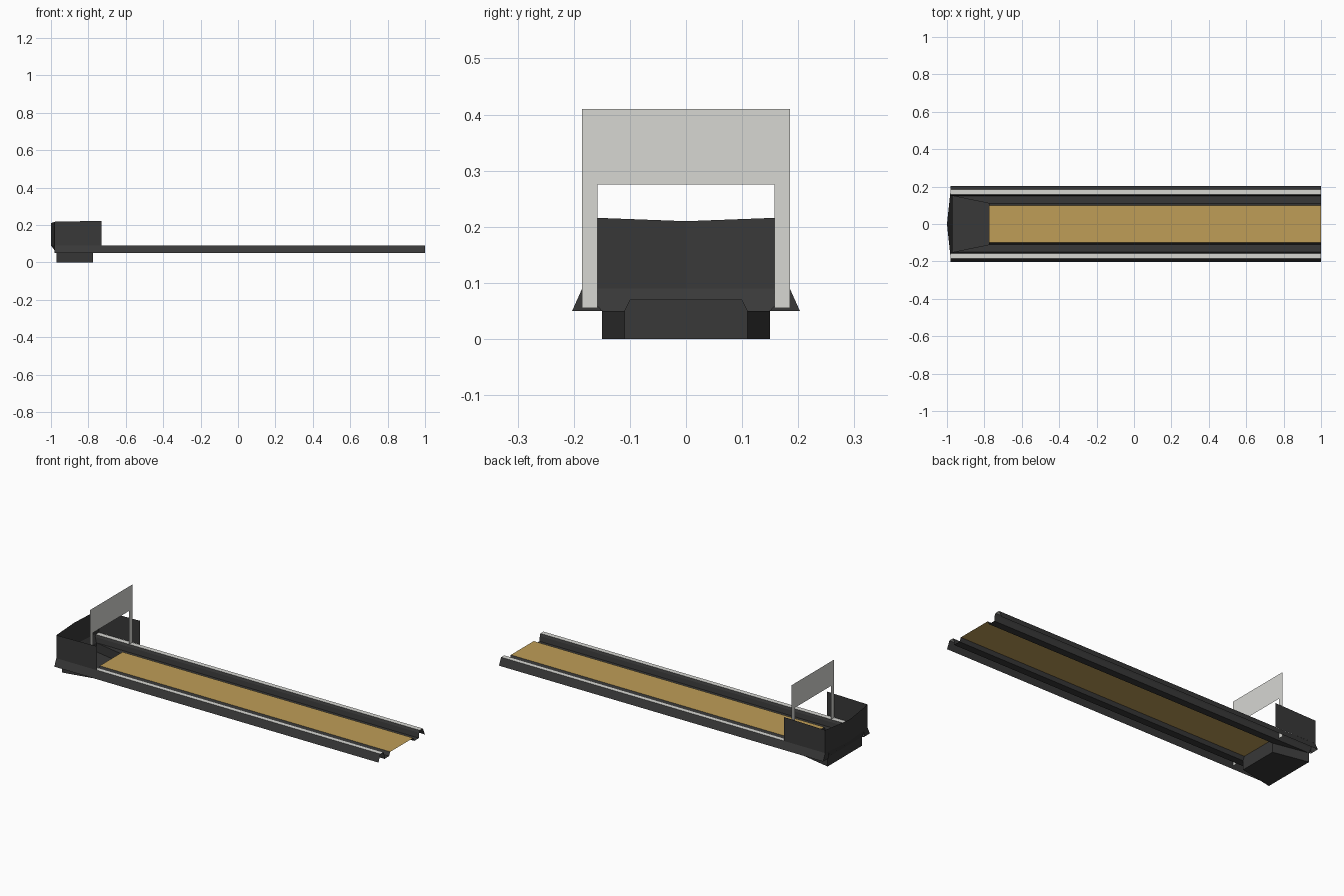
import bpy

if "Cube" in bpy.data.objects:
    bpy.data.objects.remove(bpy.data.objects["Cube"])


def material(name, rgb):
    m = bpy.data.materials.new(name)
    m.diffuse_color = (*rgb, 1)
    m.use_nodes = True
    m.node_tree.nodes["Principled BSDF"].inputs["Base Color"].default_value = m.diffuse_color
    return m


DARK = material("charcoal", (0.04, 0.04, 0.04))
LIGHT = material("light grey", (0.68, 0.68, 0.65))
WOOD = material("lane wood", (0.52, 0.34, 0.095))

X_BACK, X_PIT, X_LANE, X_WALL, X_END = -0.98, -0.97, -0.775, -0.73, 1.0


def sheet(name, verts, faces, mat, mirror=False):
    """Thin surface part, optionally mirrored across the lane centre."""
    me = bpy.data.meshes.new(name)
    me.from_pydata(verts, [], faces)
    me.materials.append(mat)
    ob = bpy.data.objects.new(name, me)
    bpy.context.collection.objects.link(ob)
    if mirror:
        mod = ob.modifiers.new("mirror", "MIRROR")
        mod.use_axis = (False, True, False)
        mod.use_clip = True
    return ob


def run(name, profile, x0, x1, mat):
    """Sweep an open (y, z) profile along x and mirror it."""
    n = len(profile)
    verts = [(x, y, z) for x in (x0, x1) for y, z in profile]
    faces = [(i, n + i, n + i + 1, i + 1) for i in range(n - 1)]
    return sheet(name, verts, faces, mat, True)


# Wooden lane surface
sheet("lane", [(X_LANE, -0.1, 0.07), (X_END, -0.1, 0.07),
               (X_END, 0.1, 0.07), (X_LANE, 0.1, 0.07)], [(0, 1, 2, 3)], WOOD)

# Gutters beside the lane, rising to the rails
run("gutter", [(0.15, 0.05), (0.11, 0.05), (0.1, 0.07)][::-1], X_LANE, X_END, DARK)
run("rail_inner_side", [(0.15, 0.05), (0.153, 0.078), (0.158, 0.09)], X_BACK, X_END, DARK)
run("rail_top", [(0.158, 0.09), (0.185, 0.09)], X_BACK, X_END, LIGHT)
run("rail_outer_skirt", [(0.185, 0.09), (0.203, 0.05)], X_BACK, X_END, DARK)

# Closed rear ends of the hollow rails
sheet("rail_end_cap", [(X_BACK, 0.15, 0.05), (X_BACK, 0.158, 0.09),
                       (X_BACK, 0.185, 0.09), (X_BACK, 0.203, 0.05)],
      [(0, 1, 2, 3)], DARK, True)

# Gutter ends narrowing into the pit
sheet("gutter_end", [(X_LANE, 0.11, 0.05), (X_LANE, 0.15, 0.05), (X_PIT, 0.15, 0.05)],
      [(0, 1, 2)], DARK, True)

# Tapered pit, open at the top
sheet("pit", [(X_PIT, -0.15, 0), (X_LANE, -0.11, 0), (X_LANE, 0.11, 0), (X_PIT, 0.15, 0),
              (X_PIT, -0.15, 0.05), (X_LANE, -0.11, 0.05), (X_LANE, 0.11, 0.05),
              (X_PIT, 0.15, 0.05), (X_LANE, -0.1, 0.07), (X_LANE, 0.1, 0.07)],
      [(3, 2, 1, 0), (0, 1, 5, 4), (2, 3, 7, 6), (3, 0, 4, 7), (1, 2, 6, 9, 8, 5)], DARK)

# Housing: side walls, slightly pointed back wall and its lower slope
sheet("housing_side", [(X_BACK, 0.1855, 0.05), (X_WALL, 0.1855, 0.05),
                       (X_WALL, 0.1855, 0.222), (X_BACK, 0.1855, 0.217)],
      [(3, 2, 1, 0)], DARK, True).data.vertices[0].co.z = 0.09
bpy.data.objects["housing_side"].data.vertices[1].co.z = 0.09
sheet("housing_back", [(-1, 0, 0.09), (X_BACK, 0.1855, 0.09),
                       (X_BACK, 0.1855, 0.217), (-1, 0, 0.21)],
      [(0, 3, 2, 1)], DARK, True)
sheet("housing_back_slope", [(-1, 0, 0.09), (X_BACK, 0.1855, 0.09),
                             (X_PIT, 0.15, 0.05), (X_PIT, 0, 0.05)],
      [(0, 1, 2, 3)], DARK, True)

# Flat portal: overhead panel on two legs
sheet("portal_panel", [(X_LANE, y, z) for y, z in
                       ((-0.185, 0.275), (0.185, 0.275), (0.185, 0.41), (-0.185, 0.41))],
      [(0, 1, 2, 3)], LIGHT)
sheet("portal_leg", [(X_LANE, y, z) for y, z in
                     ((0.158, 0.055), (0.185, 0.055), (0.185, 0.275), (0.158, 0.275))],
      [(0, 1, 2, 3)], LIGHT, True)
